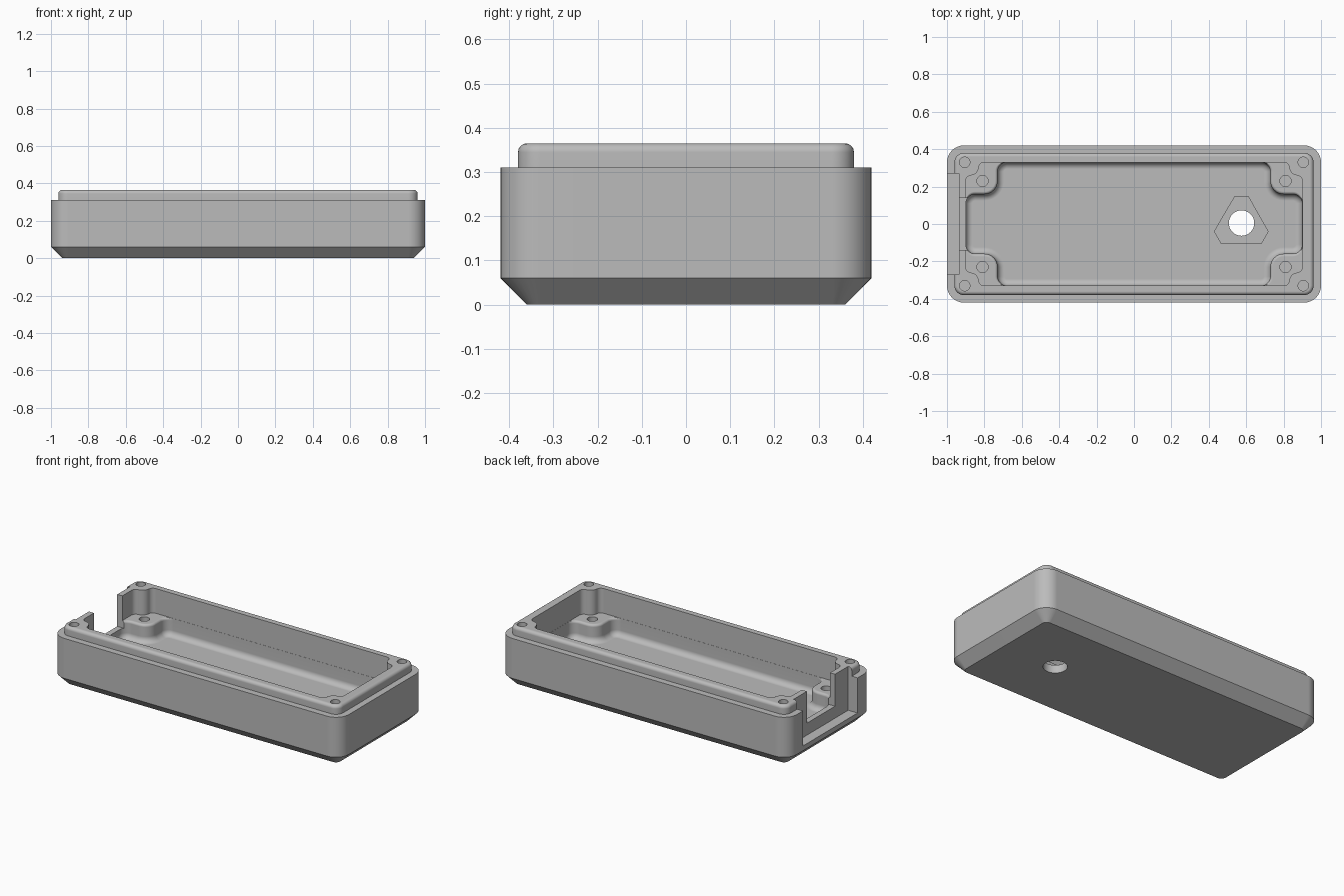
import bpy, bmesh
from math import radians, pi, cos, sin
from mathutils import Vector, Matrix

if "Cube" in bpy.data.objects:
    bpy.data.objects.remove(bpy.data.objects["Cube"], do_unlink=True)

WALL_TOP, LIP_TOP, FLOOR, STANDOFF_TOP = 0.31, 0.365, 0.10, 0.21

grey = bpy.data.materials.new("plain grey plastic")
grey.use_nodes = True
COLOUR = (0.5, 0.5, 0.5, 1)
grey.diffuse_color = COLOUR
grey.node_tree.nodes["Principled BSDF"].inputs["Base Color"].default_value = COLOUR


def rounded(corners, steps=8):
    """Round each (x, y, radius) right-angle corner with an arc."""
    pts = [Vector(c[:2]) for c in corners]
    out = []
    for i, p in enumerate(pts):
        r = corners[i][2]
        u = (pts[i - 1] - p).normalized()
        v = (pts[(i + 1) % len(pts)] - p).normalized()
        c = p + r * (u + v)
        for k in range(steps + 1):
            t = pi / 2 * k / steps
            out.append(c - r * (v * cos(t) + u * sin(t)))
    return out


def rounded_rect(hx, hy, r, d=0.0):
    """Rounded rectangle moved inward by d."""
    x, y, r = hx - d, hy - d, r - d
    return rounded([(x, y, r), (-x, y, r), (-x, -y, r), (x, -y, r)])


def notched(nx, ny, join_r, tip_r, d=0.0, tip_d=0.0, hx=0.90, hy=0.33):
    """Cavity outline with a rounded block left standing in each corner."""
    x, y = hx - d, hy - d
    a, b = nx - d + tip_d, ny - d + tip_d
    j, t = join_r - d, tip_r + d - tip_d
    quad = [(x, b, j), (a, b, t), (a, y, j)]
    ring = []
    for sx, sy in ((1, 1), (-1, 1), (-1, -1), (1, -1)):
        part = [(sx * px, sy * py, r) for px, py, r in quad]
        ring += part if sx * sy > 0 else part[::-1]
    return rounded(ring)


def loft(name, rings):
    """Closed solid through (z, outline) rings."""
    bm = bmesh.new()
    loops = [[bm.verts.new((p.x, p.y, z)) for p in pts] for z, pts in rings]
    for low, high in zip(loops, loops[1:]):
        n = len(low)
        for i in range(n):
            k = (i + 1) % n
            bm.faces.new((low[i], low[k], high[k], high[i]))
    bm.faces.new(loops[0][::-1])
    bm.faces.new(loops[-1])
    bmesh.ops.recalc_face_normals(bm, faces=bm.faces)
    mesh = bpy.data.meshes.new(name)
    bm.to_mesh(mesh)
    bm.free()
    obj = bpy.data.objects.new(name, mesh)
    bpy.context.collection.objects.link(obj)
    mesh.materials.append(grey)
    return obj


def prism(name, pts, z0, z1):
    pts = [Vector(p) for p in pts]
    return loft(name, [(z0, pts), (z1, pts)])


def drill(x, y, r, z0, z1, sides=24):
    ring = [(x + r * cos(2 * pi * k / sides), y + r * sin(2 * pi * k / sides))
            for k in range(sides)]
    return prism("hole_cutter", ring, z0, z1)


def block(x0, x1, hy, z0, z1):
    return prism("block_cutter", [(x0, -hy), (x1, -hy), (x1, hy), (x0, hy)], z0, z1)


def cut(target, cutter):
    cutter.hide_render = True
    mod = target.modifiers.new("cut", 'BOOLEAN')
    mod.operation = 'DIFFERENCE'
    mod.solver = 'EXACT'
    mod.object = cutter
    bpy.context.view_layer.objects.active = target
    bpy.ops.object.modifier_apply(modifier=mod.name)
    bpy.data.objects.remove(cutter, do_unlink=True)


# Outer shell: bevelled base, straight walls, stepped lip with a soft rim
profile = [(0, 0.06), (0.06, 0), (WALL_TOP, 0), (WALL_TOP, 0.04)]
for k in range(5):
    t = pi / 2 * k / 4
    profile.append((LIP_TOP - 0.02 + 0.02 * sin(t), 0.06 - 0.02 * cos(t)))
body = loft("enclosure_body",
            [(z, rounded_rect(1.0, 0.42, 0.09, d)) for z, d in profile])

# Upper cavity, leaving a screw post in each corner
post = notched(0.83, 0.26, 0.03, 0.045)
cut(body, loft("upper_cavity", [(STANDOFF_TOP, post), (0.5, post)]))

# Lower cavity, with filleted floor and softly edged standoffs
base = dict(nx=0.73, ny=0.16, join_r=0.05, tip_r=0.07)
rings = []
for k in range(6):
    t = pi / 2 * k / 5
    rings.append((FLOOR + 0.035 * (1 - cos(t)),
                  notched(d=0.001 + 0.035 * (1 - sin(t)), **base)))
for k in range(5):
    t = pi / 2 * k / 4
    rings.append((STANDOFF_TOP - 0.015 + 0.015 * sin(t),
                  notched(d=0.001, tip_d=0.015 * (1 - cos(t)), **base)))
rings.append((STANDOFF_TOP + 0.03, rings[-1][1]))
cut(body, loft("lower_cavity", rings))

# Screw holes in posts and standoffs
for sx in (-1, 1):
    for sy in (-1, 1):
        cut(body, drill(sx * 0.905, sy * 0.33, 0.028, 0.15, 0.5))
        cut(body, drill(sx * 0.81, sy * 0.23, 0.03, 0.13, 0.3))

# Connector recess on the outside of the end wall, and the opening through it
cut(body, block(-1.1, -0.935, 0.27, 0.09, 0.5))
cut(body, block(-1.1, -0.86, 0.14, 0.165, 0.5))

# Nut pocket and through hole in the floor
pocket = [(0.54, 0.148), (0.47, 0.03), (0.43, -0.04), (0.467, -0.105),
          (0.68, -0.105), (0.717, -0.04), (0.61, 0.148)]
cut(body, prism("pocket_cutter", pocket[::-1], 0.05, 0.2))
cut(body, drill(0.575, 0.005, 0.068, -0.1, 0.2, 32))

# Smooth curves, crisp edges
bpy.ops.object.select_all(action='DESELECT')
body.select_set(True)
bpy.context.view_layer.objects.active = body
bpy.ops.object.shade_smooth_by_angle(angle=radians(30))
weighted = body.modifiers.new("even shading", 'WEIGHTED_NORMAL')
weighted.keep_sharp = True
